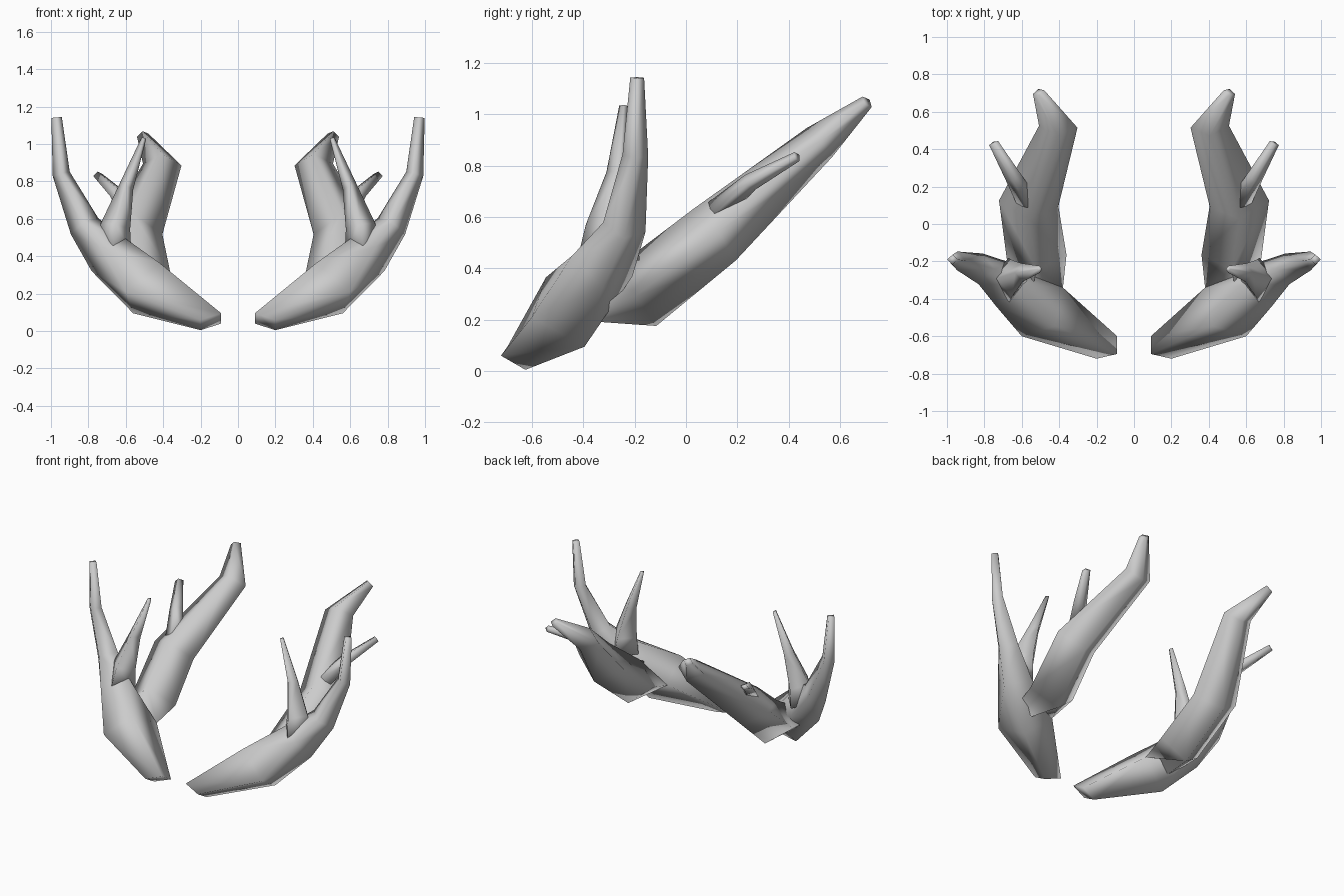
import bpy, bmesh, math
from mathutils import Vector

if "Cube" in bpy.data.objects:
    bpy.data.objects.remove(bpy.data.objects["Cube"])


def tube(name, ref, rings):
    """Four-sided tapering branch with diamond cross-sections.
    Ring: (x, y, z, radius along ref, other radius), or centre plus two explicit half-diagonals."""
    pts = [Vector(r[:3]) for r in rings]
    bm = bmesh.new()
    loops = []
    for i, r in enumerate(rings):
        if len(r) == 9:
            u, v = Vector(r[3:6]), Vector(r[6:9])
        else:
            a, b = pts[max(i - 1, 0)], pts[min(i + 1, len(pts) - 1)]
            t = (b - a).normalized()
            u = Vector(ref)
            u = (u - t * u.dot(t)).normalized()
            v = t.cross(u) * r[4]
            u = u * r[3]
        loops.append([bm.verts.new(pts[i] + d) for d in (u, v, -u, -v)])
    for p, q in zip(loops, loops[1:]):
        for k in range(4):
            n = (k + 1) % 4
            bm.faces.new((p[k], p[n], q[n], q[k]))
    bm.faces.new(loops[0][::-1])
    bm.faces.new(loops[-1])
    bmesh.ops.recalc_face_normals(bm, faces=bm.faces)
    me = bpy.data.meshes.new(name)
    bm.to_mesh(me)
    bm.free()
    ob = bpy.data.objects.new(name, me)
    bpy.context.collection.objects.link(ob)
    bpy.ops.object.select_all(action='DESELECT')
    ob.select_set(True)
    bpy.context.view_layer.objects.active = ob
    bpy.ops.object.shade_smooth()
    # second antler mirrored across x = 0
    m = ob.modifiers.new("mirror", 'MIRROR')
    m.use_axis[0] = True
    m.use_mirror_merge = False
    return ob


# shared cross-section where the trunk forks
FORK = (0.49, -0.47, 0.23, -0.11, 0.13, 0.02, -0.07, -0.075, 0.135)

# base trunk sweeping outward and up into the outer tine
tube("trunk_and_outer_tine", (0, 1, 0), [
    (0.145, -0.66, 0.05, -0.055, 0.06, -0.01, -0.055, -0.035, 0.045),
    FORK,
    (0.695, -0.325, 0.41, 0.13, 0.125),
    (0.82, -0.24, 0.56, 0.085, 0.085),
    (0.945, -0.197, 0.84, 0.05, 0.047),
    (0.97, -0.19, 1.142, 0.027, 0.028)])

# main beam sweeping backward
beam_start = FORK[:3] + (0.11, -0.13, -0.02) + FORK[6:]
tube("rear_beam", (1, 0, 0), [
    beam_start[:6] + (-0.07, -0.075, 0.135),
    (0.52, -0.18, 0.30, 0.16, 0.14),
    (0.563, 0.11, 0.53, 0.16, 0.13),
    (0.405, 0.52, 0.89, 0.103, 0.075),
    (0.51, 0.705, 1.048, 0.033, 0.027)])

# slim inner prong near the fork
tube("inner_prong", (0, 1, 0), [
    (0.67, -0.30, 0.44, 0.12, 0.10),
    (0.655, -0.29, 0.56, 0.10, 0.08),
    (0.598, -0.26, 0.77, 0.05, 0.04),
    (0.503, -0.242, 1.032, 0.018, 0.013)])

# short prong on the outside of the beam
tube("rear_prong", (1, 0, 0), [
    (0.57, 0.12, 0.62, 0.06, 0.05),
    (0.645, 0.25, 0.735, 0.045, 0.035),
    (0.75, 0.432, 0.835, 0.027, 0.02)])
